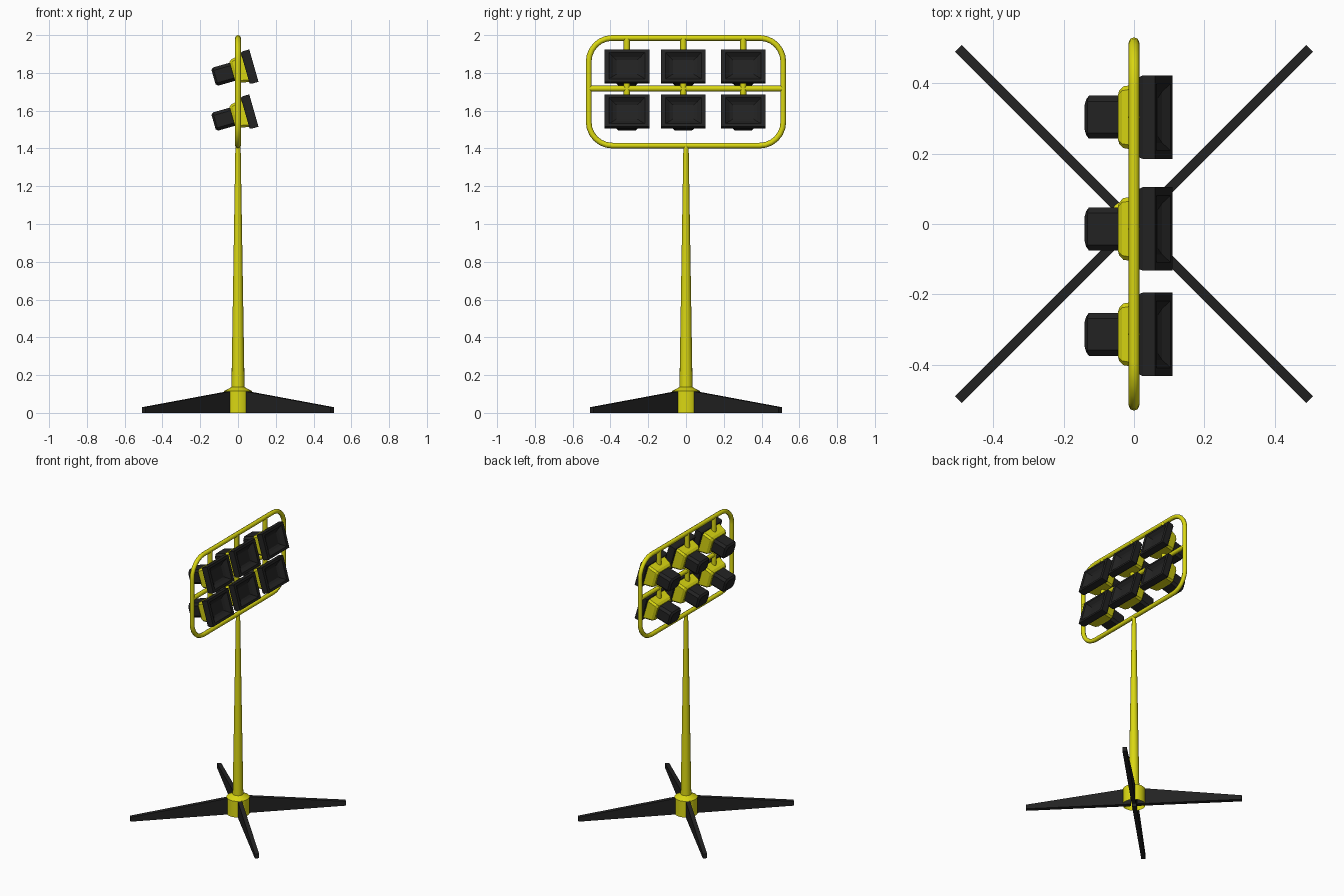
import bpy
import bmesh
from math import sin, cos, pi, radians
from mathutils import Vector, Matrix

if "Cube" in bpy.data.objects:
    bpy.data.objects.remove(bpy.data.objects["Cube"])


def material(name, colour):
    m = bpy.data.materials.new(name)
    m.use_nodes = True
    m.diffuse_color = colour
    m.node_tree.nodes["Principled BSDF"].inputs["Base Color"].default_value = colour
    return m


yellow = material("yellow_paint", (0.70, 0.68, 0.006, 1))
black = material("black_paint", (0.016, 0.016, 0.016, 1))


def finish(name, bm, mat, smooth=False):
    bmesh.ops.recalc_face_normals(bm, faces=bm.faces)
    mesh = bpy.data.meshes.new(name)
    bm.to_mesh(mesh)
    bm.free()
    mesh.materials.append(mat)
    ob = bpy.data.objects.new(name, mesh)
    bpy.context.collection.objects.link(ob)
    if smooth:
        bpy.ops.object.select_all(action='DESELECT')
        ob.select_set(True)
        bpy.context.view_layer.objects.active = ob
        bpy.ops.object.shade_smooth_by_angle(angle=radians(30))
    return ob


def skin(bm, rings, caps=True):
    for a, b in zip(rings, rings[1:]):
        n = len(a)
        for i in range(n):
            j = (i + 1) % n
            bm.faces.new((a[i], a[j], b[j], b[i]))
    if caps:
        bm.faces.new(rings[0])
        bm.faces.new(rings[-1])


def lathe(name, profile, mat, sides=16, caps=True):
    """Turn (radius, height) pairs around z."""
    bm = bmesh.new()
    rings = [[bm.verts.new((r * cos(2 * pi * i / sides), r * sin(2 * pi * i / sides), z))
              for i in range(sides)] for r, z in profile]
    skin(bm, rings, caps)
    return finish(name, bm, mat, True)


def box_loft(name, sections, mat, chamfer=0.0):
    """Rectangles (depth, width, height) stacked along x, with cut corners."""
    bm = bmesh.new()
    rings = []
    for x, w, h in sections:
        pts = []
        for sy, sz in ((1, 1), (-1, 1), (-1, -1), (1, -1)):
            y, z = sy * w / 2, sz * h / 2
            if chamfer:
                pair = [(y, z - sz * chamfer), (y - sy * chamfer, z)]
                pts += pair if sy == sz else pair[::-1]
            else:
                pts.append((y, z))
        rings.append([bm.verts.new((x, y, z)) for y, z in pts])
    skin(bm, rings)
    return finish(name, bm, mat)


def tube(name, points, radius, closed=False):
    cu = bpy.data.curves.new(name, 'CURVE')
    cu.dimensions = '3D'
    cu.bevel_depth = radius
    cu.bevel_resolution = 2
    cu.use_fill_caps = True
    sp = cu.splines.new('POLY')
    sp.points.add(len(points) - 1)
    for p, co in zip(sp.points, points):
        p.co = (*co, 1)
    sp.use_cyclic_u = closed
    cu.materials.append(yellow)
    ob = bpy.data.objects.new(name, cu)
    bpy.context.collection.objects.link(ob)
    bpy.ops.object.select_all(action='DESELECT')
    ob.select_set(True)
    bpy.context.view_layer.objects.active = ob
    bpy.ops.object.convert(target='MESH')
    return ob


# Mast and base collar
lathe("mast", [(0.035, 0.12), (0.014, 1.41)], yellow)
lathe("base_collar", [(0.075, 0.0), (0.075, 0.115), (0.034, 0.137)], yellow, caps=False)

# Four tapering feet
for k in range(4):
    bm = bmesh.new()
    outline = ((0.02, 0.0), (0.705, 0.0), (0.705, 0.03), (0.075, 0.113), (0.02, 0.113))
    sides = [[bm.verts.new((r, t, z)) for r, z in outline] for t in (-0.014, 0.014)]
    skin(bm, sides)
    bm.transform(Matrix.Rotation(pi / 4 + k * pi / 2, 4, 'Z'))
    finish("foot_%d" % (k + 1), bm, black)

# Rounded frame with a cross bar
half_w, low, high, corner = 0.515, 1.415, 1.985, 0.125
path = []
for q, (sy, z) in enumerate(((1, high - corner), (-1, high - corner),
                             (-1, low + corner), (1, low + corner))):
    for s in range(7):
        a = q * pi / 2 + s * pi / 12
        path.append((0, sy * (half_w - corner) + corner * cos(a), z + corner * sin(a)))
tube("frame", path, 0.015, True)
tube("cross_bar", [(0, -half_w, 1.717), (0, half_w, 1.717)], 0.015)

# Struts and tilted floodlights
tilt = Matrix.Rotation(radians(-16), 4, 'Y')
for col, y in enumerate((-0.313, -0.014, 0.303)):
    tube("strut_%d" % (col + 1), [(0, y, 1.58), (0, y, high)], 0.017)
    for row, z in (("upper", 1.832), ("lower", 1.594)):
        tag = "_%s_%d" % (row, col + 1)
        parts = [
            box_loft("lamp_face" + tag, [
                (-0.024, 0.228, 0.168), (-0.012, 0.237, 0.178), (0.024, 0.237, 0.178),
                (0.024, 0.19, 0.145), (0.004, 0.145, 0.106), (-0.004, 0.11, 0.078)], black),
            box_loft("lamp_housing" + tag, [
                (-0.095, 0.15, 0.11), (-0.08, 0.175, 0.13), (-0.02, 0.192, 0.155)],
                yellow, 0.012),
            box_loft("lamp_back" + tag, [
                (-0.198, 0.10, 0.08), (-0.187, 0.122, 0.10), (-0.085, 0.122, 0.10)],
                black, 0.016),
        ]
        for ob in parts:
            ob.matrix_world = Matrix.Translation(Vector((0.061, y, z))) @ tilt
